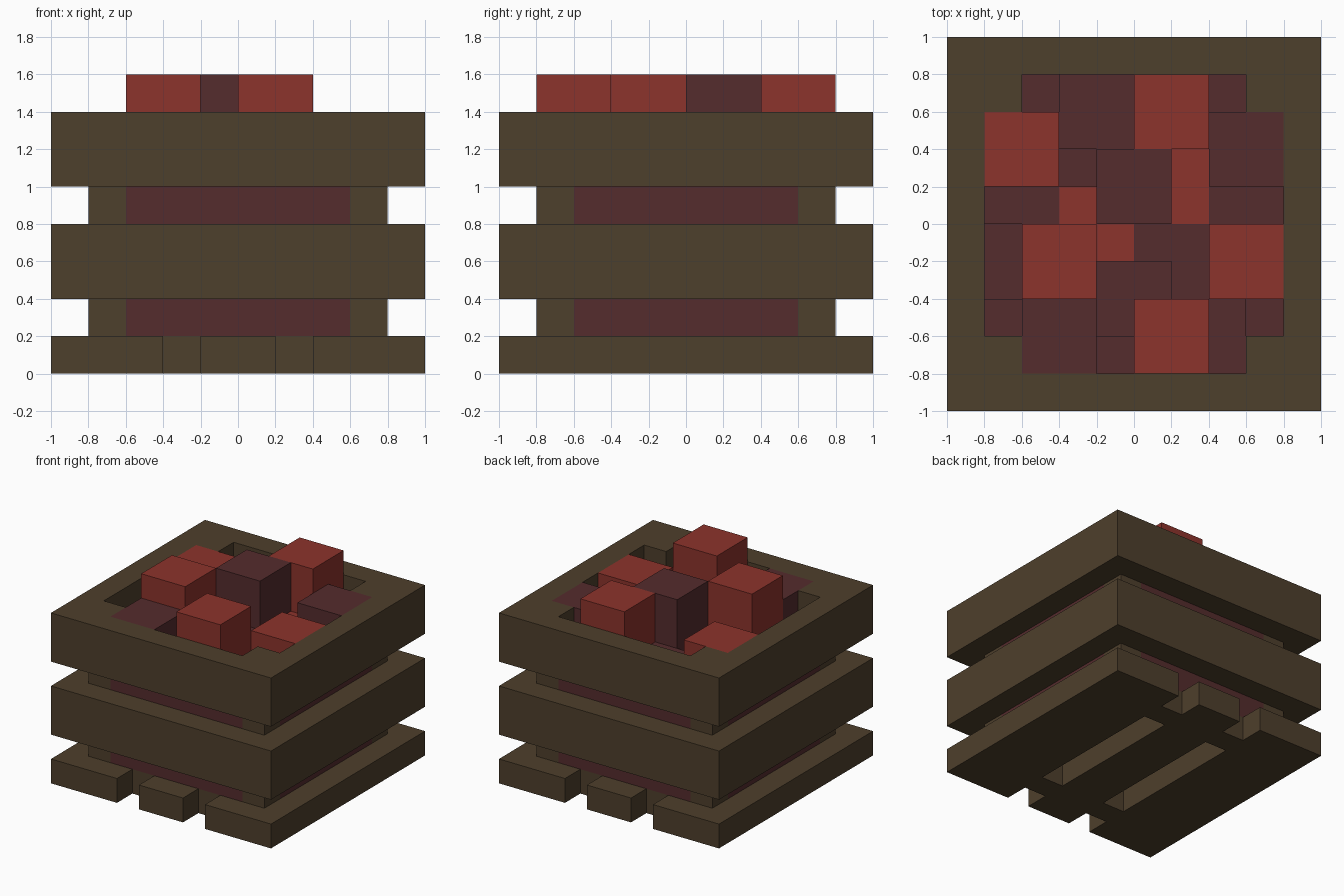
import bpy
import bmesh
from mathutils import Vector

cube = bpy.data.objects.get("Cube")
if cube:
    bpy.data.objects.remove(cube, do_unlink=True)


def material(name, r, g, b):
    mat = bpy.data.materials.new(name)
    mat.use_nodes = True
    mat.diffuse_color = (r, g, b, 1)
    mat.node_tree.nodes["Principled BSDF"].inputs["Base Color"].default_value = (r, g, b, 1)
    return mat


WOOD = material("brown wood", 0.076, 0.050, 0.025)
BRIGHT = material("bright red", 0.265, 0.033, 0.025)
DARK = material("dark red", 0.089, 0.025, 0.026)


def finish(name, bm, mat):
    mesh = bpy.data.meshes.new(name)
    bm.to_mesh(mesh)
    bm.free()
    mesh.materials.append(mat)
    obj = bpy.data.objects.new(name, mesh)
    bpy.context.collection.objects.link(obj)
    return obj


def box(name, x, y, z, mat):
    """Axis-aligned box from three (low, high) spans."""
    bm = bmesh.new()
    bmesh.ops.create_cube(bm, size=1)
    for v in bm.verts:
        v.co = Vector([lo + (hi - lo) * (c + 0.5) for c, (lo, hi) in zip(v.co, (x, y, z))])
    return finish(name, bm, mat)


def prism(name, outline, low, high, mat):
    """Extruded flat outline."""
    bm = bmesh.new()
    face = bm.faces.new([bm.verts.new((x, y, low)) for x, y in outline])
    out = bmesh.ops.extrude_face_region(bm, geom=[face])
    for v in out["geom"]:
        if isinstance(v, bmesh.types.BMVert):
            v.co.z = high
    bmesh.ops.recalc_face_normals(bm, faces=bm.faces)
    return finish(name, bm, mat)


# Slatted floor, with cross bars bridging the two gaps
for name, span in (("right", (-1, -0.4)), ("middle", (-0.2, 0.2)), ("left", (0.4, 1))):
    box(f"floor_slat_{name}", span, (-1, 1), (0, 0.2), WOOD)
for sx in (-1, 1):
    for sy in (-1, 1):
        gap = sorted((0.2 * sx, 0.4 * sx))
        bar = sorted((0.6 * sy, 0.8 * sy))
        box("floor_cross_bar", gap, bar, (0, 0.2), WOOD)

# Corner posts
for sx in (-1, 1):
    for sy in (-1, 1):
        box("corner_post", sorted((0.6 * sx, 0.8 * sx)), sorted((0.6 * sy, 0.8 * sy)), (0.2, 1.4), WOOD)

# Two bands of side boards
for level, z in (("lower", (0.4, 0.8)), ("upper", (1.0, 1.4))):
    for s, end, side in ((-1, "front", "right"), (1, "back", "left")):
        span = sorted((0.8 * s, s))
        box(f"{level}_{end}_board", (-1, 1), span, z, WOOD)
        box(f"{level}_{side}_board", span, (-0.8, 0.8), z, WOOD)

# Packed fruit filling the crate between the posts
quarter = [(0.8, 0.6), (0.6, 0.6), (0.6, 0.8)]
outline = []
for turn in range(4):
    outline += quarter
    quarter = [(-y, x) for x, y in quarter]
prism("fruit_filling", outline, 0.2, 1.0, DARK)

# Fruit blocks: x span, y span, top height, colour
FRUIT = [
    ((-0.8, -0.4), (0.2, 0.6), 1.4, BRIGHT),
    ((0, 0.4), (0.4, 0.8), 1.6, BRIGHT),
    ((-0.4, -0.2), (0, 0.2), 1.2, BRIGHT),
    ((0.2, 0.4), (0, 0.4), 1.2, BRIGHT),
    ((-0.6, -0.2), (-0.4, 0), 1.6, BRIGHT),
    ((-0.2, 0), (-0.2, 0), 1.2, BRIGHT),
    ((0.4, 0.8), (-0.4, 0), 1.4, BRIGHT),
    ((0, 0.4), (-0.8, -0.4), 1.6, BRIGHT),
    ((-0.2, 0.2), (0, 0.4), 1.6, DARK),
    ((0.4, 0.8), (0.2, 0.6), 1.4, DARK),
    ((-0.6, -0.2), (-0.8, -0.4), 1.4, DARK),
    ((-0.4, 0), (0.4, 0.8), 1.2, DARK),
    ((-0.8, -0.4), (0, 0.2), 1.2, DARK),
    ((-0.8, -0.6), (-0.6, -0.4), 1.2, DARK),
    ((0, 0.4), (-0.2, 0), 1.2, DARK),
    ((0.2, 0.4), (-0.4, -0.2), 1.2, DARK),
    ((-0.2, 0), (-0.8, -0.6), 1.2, DARK),
    ((0.4, 0.6), (-0.8, -0.4), 1.2, DARK),
    ((0.4, 0.8), (0, 0.2), 1.2, DARK),
]
for x, y, top, mat in FRUIT:
    box("fruit_block", x, y, (1.0, top), mat)
